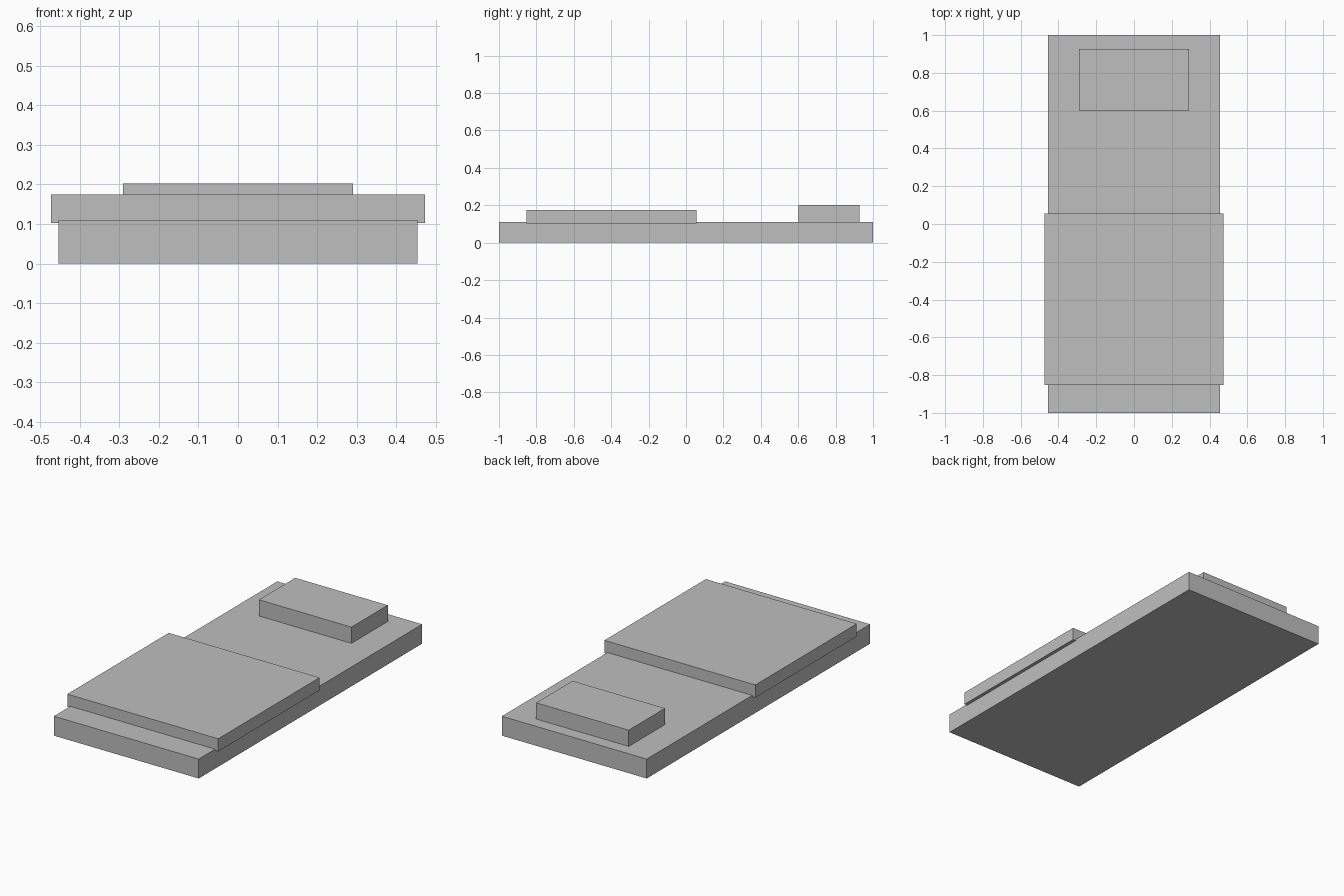
import bpy

# Remove the default object
cube = bpy.data.objects.get("Cube")
if cube:
    bpy.data.objects.remove(cube, do_unlink=True)

# Single flat grey
GREY = (0.52, 0.52, 0.52, 1.0)
grey = bpy.data.materials.new("plain_grey")
grey.use_nodes = True
grey.diffuse_color = GREY
for node in grey.node_tree.nodes:
    if node.type == 'BSDF_PRINCIPLED':
        node.inputs["Base Color"].default_value = GREY


def block(name, half_width, y_range, z_range):
    """Box centred on x = 0, spanning the given y and z ranges."""
    (y0, y1), (z0, z1) = y_range, z_range
    bpy.ops.mesh.primitive_cube_add(size=1, location=(0, (y0 + y1) / 2, (z0 + z1) / 2))
    obj = bpy.context.object
    obj.name = obj.data.name = name
    obj.scale = (2 * half_width, y1 - y0, z1 - z0)
    bpy.ops.object.transform_apply(location=False, rotation=False, scale=True)
    obj.data.materials.append(grey)
    return obj


# Slab lying on the ground
block("mattress", 0.454, (-1, 1), (0, 0.11))
# Wider cover overhanging the long sides
block("blanket", 0.473, (-0.853, 0.055), (0.102, 0.174))
# Headrest at the back end
block("pillow", 0.29, (0.602, 0.927), (0.11, 0.202))
